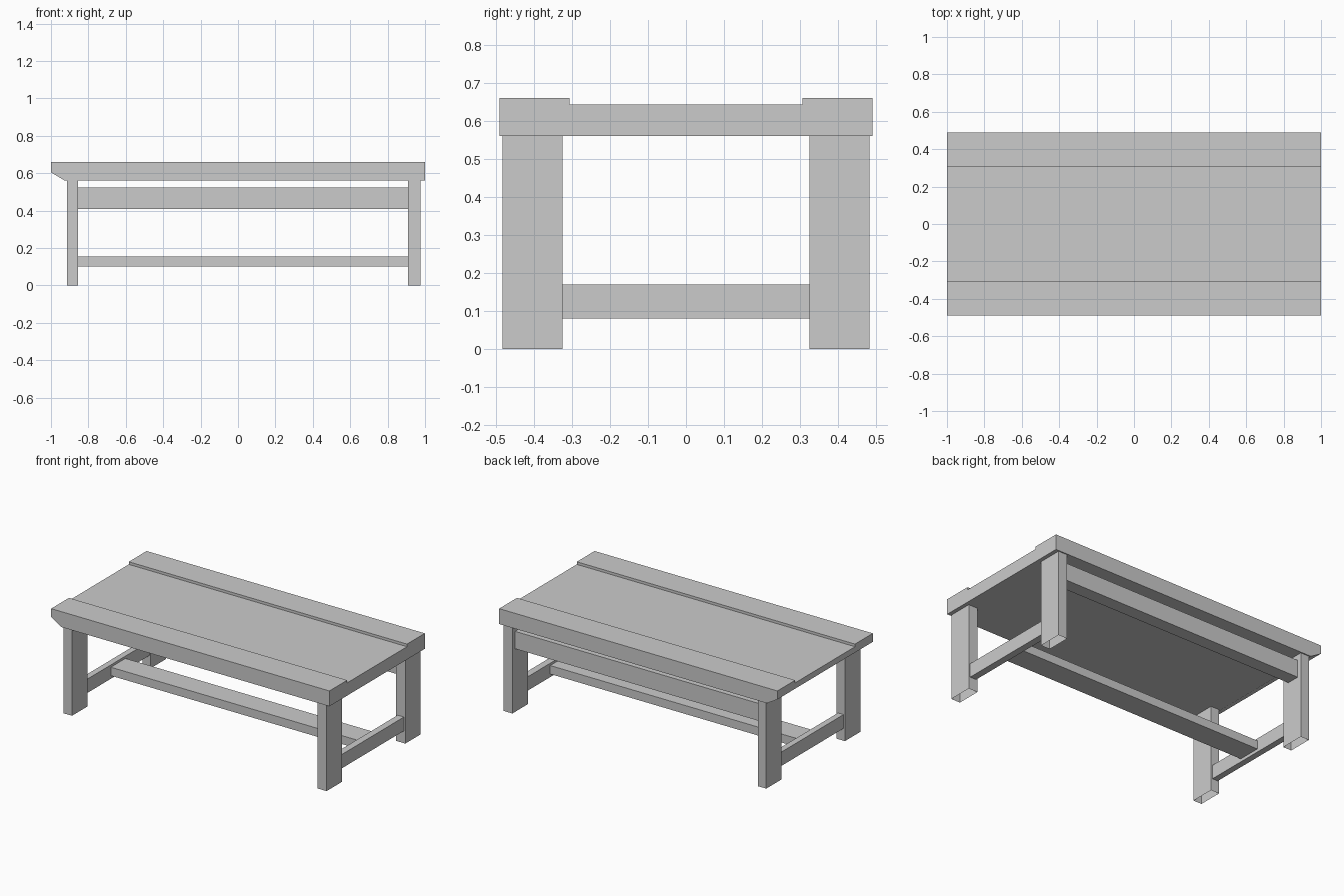
import bpy, bmesh

if "Cube" in bpy.data.objects:
    bpy.data.objects.remove(bpy.data.objects["Cube"])


def mesh_object(name, bm):
    bmesh.ops.recalc_face_normals(bm, faces=bm.faces)
    me = bpy.data.meshes.new(name)
    bm.to_mesh(me)
    bm.free()
    ob = bpy.data.objects.new(name, me)
    bpy.context.collection.objects.link(ob)
    return ob


def box(name, x, y, z, open_bottom=False):
    bm = bmesh.new()
    bmesh.ops.create_cube(bm, size=1)
    for v in bm.verts:
        v.co = [(a + b) / 2 + c * (b - a) for (a, b), c in zip((x, y, z), v.co)]
    ob = mesh_object(name, bm)
    if open_bottom:
        bm = bmesh.new()
        bm.from_mesh(ob.data)
        bm.faces.ensure_lookup_table()
        low = [f for f in bm.faces if f.normal.z < -0.9]
        bmesh.ops.delete(bm, geom=low, context='FACES_ONLY')
        bm.to_mesh(ob.data)
        bm.free()
    return ob


# Table top: stepped cross-section swept along x, with a bevelled left end
section = [(-0.49, 0.56), (0.49, 0.56), (0.49, 0.66), (0.307, 0.66),
           (0.307, 0.643), (-0.307, 0.643), (-0.307, 0.66), (-0.49, 0.66)]
bm = bmesh.new()
face = bm.faces.new([bm.verts.new((-1, y, z)) for y, z in section])
swept = bmesh.ops.extrude_face_region(bm, geom=[face])
bmesh.ops.translate(bm, vec=(2, 0, 0),
                    verts=[g for g in swept["geom"] if isinstance(g, bmesh.types.BMVert)])
cut = bmesh.ops.bisect_plane(bm, geom=bm.verts[:] + bm.edges[:] + bm.faces[:],
                             plane_co=(-1, 0, 0.605), plane_no=(-0.045, 0, -0.075),
                             clear_outer=True)
bmesh.ops.holes_fill(bm, edges=[e for e in bm.edges if e.is_boundary])
mesh_object("table_top", bm)

# Legs (hollow, open at the foot) and the end stretchers between them
for side, x0, x1 in (("left", -0.915, -0.855), ("right", 0.91, 0.975)):
    box(f"{side}_front_leg", (x0, x1), (-0.483, -0.325), (0, 0.56), True)
    box(f"{side}_back_leg", (x0, x1), (0.325, 0.483), (0, 0.56), True)
    box(f"{side}_end_stretcher", (x0 + 0.01, x1 - 0.01), (-0.325, 0.325), (0.08, 0.17))

# Long rails
box("long_stretcher", (-0.865, 0.92), (-0.07, 0.08), (0.10, 0.155))
box("back_rail", (-0.855, 0.91), (0.37, 0.455), (0.41, 0.523))
